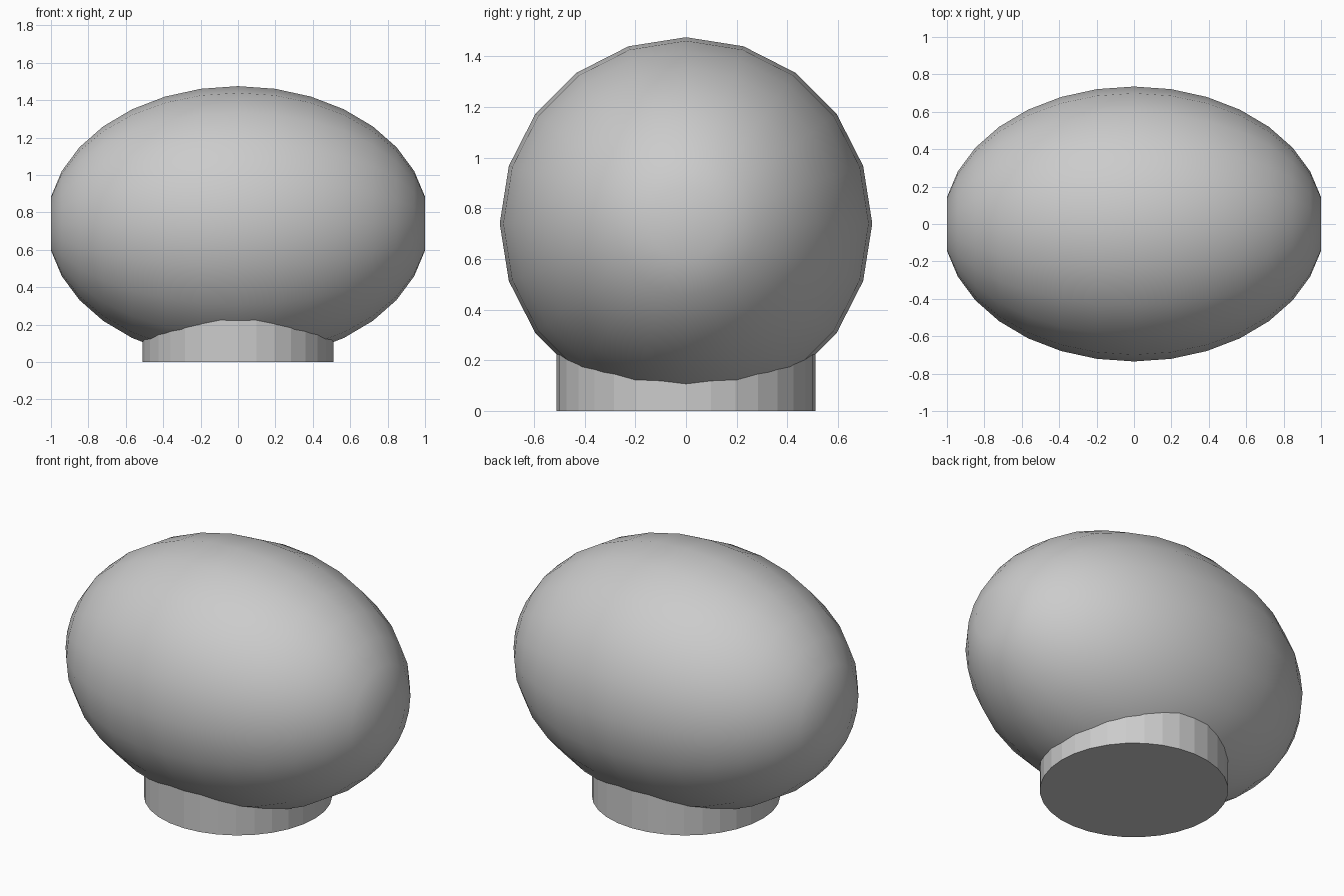
import bpy, bmesh, math
from mathutils import Matrix

cube = bpy.data.objects.get("Cube")
if cube:
    bpy.data.objects.remove(cube, do_unlink=True)

grey = bpy.data.materials.new("plain grey")
grey.use_nodes = True
colour = (0.6, 0.6, 0.6, 1)
grey.diffuse_color = colour
grey.node_tree.nodes["Principled BSDF"].inputs["Base Color"].default_value = colour


def add_part(name, bm, smooth):
    bmesh.ops.recalc_face_normals(bm, faces=bm.faces)
    for face in bm.faces:
        face.smooth = smooth
    mesh = bpy.data.meshes.new(name)
    bm.to_mesh(mesh)
    bm.free()
    mesh.materials.append(grey)
    obj = bpy.data.objects.new(name, mesh)
    bpy.context.collection.objects.link(obj)
    return obj


# Rounded body: an ellipsoid lying along x, with small flat ends
RADIUS, CENTRE, RINGS = 0.735, 0.74, 16
half_length = 1 / math.cos(math.pi / RINGS)
bm = bmesh.new()
bmesh.ops.create_uvsphere(bm, u_segments=20, v_segments=RINGS, radius=1)
poles = [v for v in bm.verts if abs(v.co.z) > 0.999]
bmesh.ops.dissolve_verts(bm, verts=poles)
bm.transform(Matrix.Translation((0, 0, CENTRE))
             @ Matrix.Diagonal((half_length, RADIUS, RADIUS, 1))
             @ Matrix.Rotation(math.pi / 2, 4, "Y"))
add_part("rounded_body", bm, True)

# Round foot, its top hidden inside the body
FOOT_HEIGHT, FOOT_RADIUS = 0.25, 0.51
bm = bmesh.new()
bmesh.ops.create_cone(bm, cap_ends=True, segments=32, radius1=FOOT_RADIUS,
                      radius2=FOOT_RADIUS, depth=FOOT_HEIGHT,
                      matrix=Matrix.Translation((0, 0, FOOT_HEIGHT / 2)))
add_part("round_foot", bm, False)
